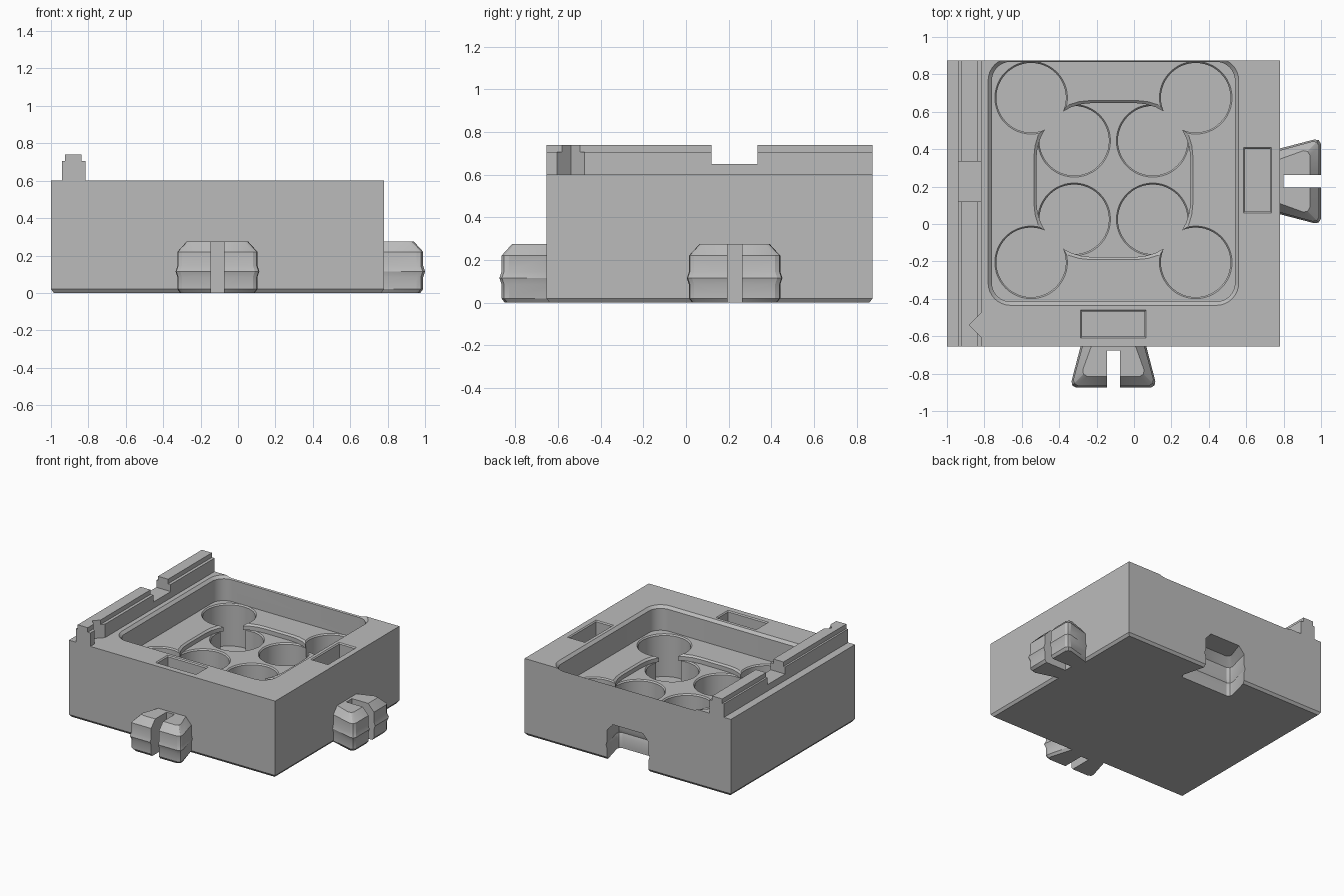
import bpy
from math import cos, sin, pi, radians

cube = bpy.data.objects.get("Cube")
if cube:
    bpy.data.objects.remove(cube, do_unlink=True)

grey = bpy.data.materials.new("plain grey")
grey.use_nodes = True
grey.diffuse_color = (0.5, 0.5, 0.5, 1)
grey.node_tree.nodes["Principled BSDF"].inputs["Base Color"].default_value = (0.5, 0.5, 0.5, 1)

CX, CY = -0.11, 0.235          # centre of the well pattern
LEFT, RIGHT, FRONT, BACK = -1.0, 0.78, -0.655, 0.875
TOP = 0.6


def loft(name, rings):
    """Closed solid through a stack of equal-length rings of 3D points."""
    n = len(rings[0])
    verts = [p for ring in rings for p in ring]
    faces = [tuple(reversed(range(n))), tuple(range(len(verts) - n, len(verts)))]
    for k in range(len(rings) - 1):
        for i in range(n):
            j = (i + 1) % n
            faces.append((k * n + i, k * n + j, k * n + n + j, k * n + n + i))
    mesh = bpy.data.meshes.new(name)
    mesh.from_pydata(verts, [], faces)
    mesh.materials.append(grey)
    obj = bpy.data.objects.new(name, mesh)
    bpy.context.collection.objects.link(obj)
    return obj


def rounded(x0, x1, y0, y1, z, r, steps=8):
    """Counter-clockwise rounded rectangle."""
    pts = []
    for q, (cx, cy) in enumerate([(x1 - r, y1 - r), (x0 + r, y1 - r),
                                  (x0 + r, y0 + r), (x1 - r, y0 + r)]):
        for s in range(steps + 1):
            a = (q + s / steps) * pi / 2
            pts.append((cx + r * cos(a), cy + r * sin(a), z))
    return pts


def rect(x0, x1, y0, y1, z):
    return [(x0, y0, z), (x1, y0, z), (x1, y1, z), (x0, y1, z)]


def box(name, x0, x1, y0, y1, z0, z1):
    return loft(name, [rect(x0, x1, y0, y1, z0), rect(x0, x1, y0, y1, z1)])


def cut(obj, cutter):
    mod = obj.modifiers.new("cut", "BOOLEAN")
    mod.operation = "DIFFERENCE"
    mod.solver = "EXACT"
    mod.object = cutter
    bpy.context.view_layer.objects.active = obj
    bpy.ops.object.modifier_apply(modifier=mod.name)
    bpy.data.objects.remove(cutter, do_unlink=True)


def smooth(obj):
    bpy.ops.object.select_all(action="DESELECT")
    obj.select_set(True)
    bpy.context.view_layer.objects.active = obj
    bpy.ops.object.shade_smooth_by_angle(angle=radians(25))


def clip_shape(name, place, grow=0.0, bottom=0.0):
    """Dovetail tab with a ridge and sloped top; place maps (across, out, z)."""
    levels = [(bottom, -0.015), (0.02, 0), (0.085, 0), (0.115, 0.01),
              (0.145, 0), (0.22, 0), (0.275, -0.05)]
    if grow:
        levels[0] = (bottom, 0)
    rings = []
    for z, e in levels:
        e += grow
        half = [(0.158 + e, -0.03), (0.214 + e, 0.175 + e),
                (0.21 + e, 0.198 + e), (0.19 + e, 0.21 + e)]
        outline = half + [(-a, b) for a, b in reversed(half)]
        rings.append([place(a, b, z + (grow if z > 0.2 else 0)) for a, b in outline])
    return loft(name, rings)


# Main block with a chamfered foot
body = loft("body", [rect(LEFT + 0.015, RIGHT - 0.015, FRONT + 0.015, BACK - 0.015, 0),
                     rect(LEFT, RIGHT, FRONT, BACK, 0.02),
                     rect(LEFT, RIGHT, FRONT, BACK, TOP)])

# Large tray with a chamfered rim
FLOOR, STEP = 0.41, 0.365


def tray_ring(g, z):
    return rounded(CX - 0.65 - g, CX + 0.65 + g, -0.415 - g, 0.867 + g, z, 0.1 + g)


cut(body, loft("tray_cutter", [tray_ring(0, FLOOR), tray_ring(0, TOP - 0.02),
                               tray_ring(0.02, TOP), tray_ring(0.02, TOP + 0.05)]))

# Shallow central recess
cut(body, loft("recess_cutter", [
    rounded(CX - h, CX + h, CY - h, CY + h, z, 0.3)
    for h, z in ((0.412, STEP), (0.412, FLOOR - 0.012), (0.425, FLOOR), (0.425, FLOOR + 0.02))]))

# Round wells: four inner, four outer
for reach, z_top in ((0.21, STEP), (0.44, FLOOR)):
    for sx in (-1, 1):
        for sy in (-1, 1):
            x, y = CX + sx * reach, CY + sy * reach
            rings = [[(x + r * cos(2 * pi * i / 48), y + r * sin(2 * pi * i / 48), z)
                      for i in range(48)]
                     for r, z in ((0.186, 0.08), (0.186, z_top - 0.01), (0.195, z_top + 0.001))]
            cut(body, loft("well_cutter", rings))

# Rectangular pockets beside the clips
for x0, x1, y0, y1 in ((-0.285, 0.065, -0.61, -0.46), (0.585, 0.735, 0.06, 0.41)):
    g = 0.008
    cut(body, loft("pocket_cutter", [rect(x0 + g, x1 - g, y0 + g, y1 - g, 0.35),
                                     rect(x0 + g, x1 - g, y0 + g, y1 - g, TOP - g),
                                     rect(x0, x1, y0, y1, TOP),
                                     rect(x0, x1, y0, y1, TOP + 0.05)]))

# Matching dovetail socket in the back
cut(body, clip_shape("socket_cutter", lambda a, b, z: (CX - a, BACK - b, z), 0.012, -0.05))
smooth(body)

# Split clips on the front and right
front_clip = clip_shape("front_clip", lambda a, b, z: (CX - a, FRONT - b, z))
cut(front_clip, box("gap_cutter", CX - 0.034, CX + 0.034, -1.0, FRONT - 0.02, -0.1, 0.4))
smooth(front_clip)

side_clip = clip_shape("side_clip", lambda a, b, z: (RIGHT + b, CY - 0.007 - a, z))
cut(side_clip, box("gap_cutter", RIGHT + 0.02, 1.1, CY - 0.041, CY + 0.027, -0.1, 0.4))
smooth(side_clip)

# Stepped rail along the left edge
profile = [(-0.94, TOP - 0.01), (-0.815, TOP - 0.01), (-0.815, 0.705), (-0.838, 0.705),
           (-0.838, 0.74), (-0.925, 0.74), (-0.925, 0.705), (-0.94, 0.705)]
rail = loft("rail", [[(x, y, z) for x, z in profile] for y in (BACK, FRONT)])
cut(rail, box("rail_gap_cutter", -1.0, -0.75, 0.12, 0.335, 0.65, 0.8))
cut(rail, loft("vee_cutter", [[(-0.88, -0.54, z), (-0.80, -0.62, z), (-0.80, -0.46, z)]
                              for z in (0.5, 0.8)]))
